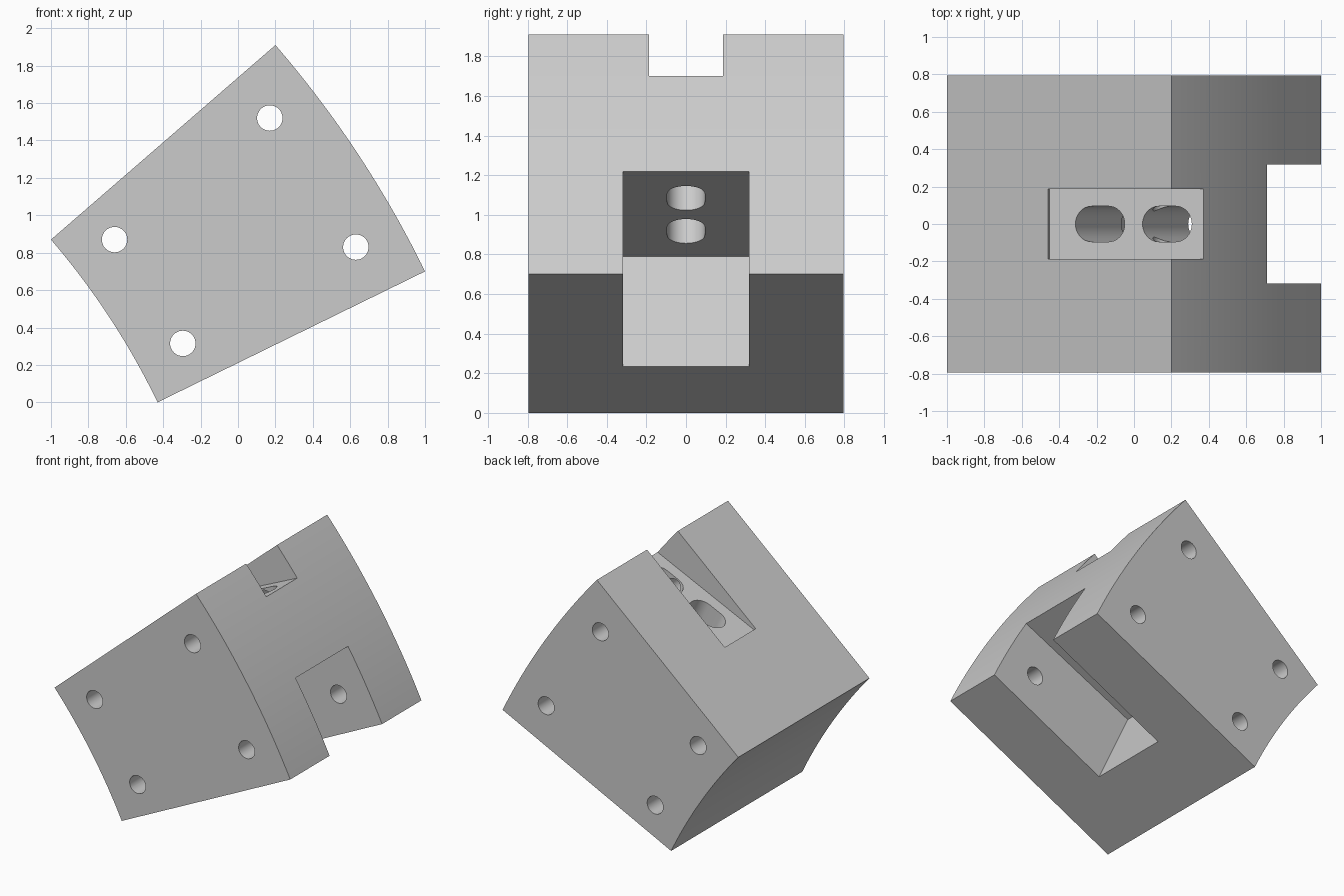
import bpy, bmesh, math
from mathutils import Vector

cube = bpy.data.objects.get("Cube")
if cube:
    bpy.data.objects.remove(cube, do_unlink=True)

grey = bpy.data.materials.new("plain grey")
grey.use_nodes = True
colour = (0.6, 0.6, 0.6, 1)
grey.diffuse_color = colour
grey.node_tree.nodes["Principled BSDF"].inputs["Base Color"].default_value = colour


def prism(name, points, sweep):
    """Solid made by sweeping a flat outline along a vector."""
    bm = bmesh.new()
    face = bm.faces.new([bm.verts.new(p) for p in points])
    made = bmesh.ops.extrude_face_region(bm, geom=[face])["geom"]
    verts = [v for v in made if isinstance(v, bmesh.types.BMVert)]
    bmesh.ops.translate(bm, vec=sweep, verts=verts)
    bmesh.ops.recalc_face_normals(bm, faces=bm.faces)
    mesh = bpy.data.meshes.new(name)
    bm.to_mesh(mesh)
    bm.free()
    mesh.materials.append(grey)
    obj = bpy.data.objects.new(name, mesh)
    bpy.context.collection.objects.link(obj)
    return obj


def side_prism(name, outline, half):
    """Prism with an x-z outline, centred across y."""
    return prism(name, [(x, -half, z) for x, z in outline], Vector((0, 2 * half, 0)))


# Block: ring segment between two concentric arcs
centre = Vector((-4.04, -1.77))


def arc(start, end, steps=32):
    a, b = Vector(start) - centre, Vector(end) - centre
    a0, a1 = math.atan2(a.y, a.x), math.atan2(b.y, b.x)
    out = []
    for i in range(steps + 1):
        t = i / steps
        ang = a0 + (a1 - a0) * t
        r = a.length + (b.length - a.length) * t
        out.append((centre.x + r * math.cos(ang), centre.y + r * math.sin(ang)))
    return out


block = side_prism("curved_block", arc((0.2, 1.91), (1, 0.70)) + arc((-0.43, 0), (-1, 0.87)), 0.795)

# Wedge pocket in the top and deep pocket underneath
cutters = [
    side_prism("top_pocket_cutter",
               [(-0.453, 1.322), (0.77, 1.885), (0.77, 2.3), (-0.58, 1.594)], 0.187),
    side_prism("lower_pocket_cutter",
               [(-0.21, 0.79), (1.3, 1.494), (1.3, 0.1), (0.10, 0.128)], 0.318),
]

# Round holes through the side faces
for x, z in [(0.17, 1.52), (-0.66, 0.87), (-0.295, 0.315), (0.63, 0.83)]:
    ring = [(x + 0.068 * math.cos(math.tau * i / 40), z + 0.068 * math.sin(math.tau * i / 40))
            for i in range(40)]
    cutters.append(side_prism("side_hole_cutter", ring, 1))

# Two rounded slots joining the pockets
tilt = math.radians(24.8)
along = Vector((math.cos(tilt), 0, math.sin(tilt)))
normal = Vector((-math.sin(tilt), 0, math.cos(tilt)))
across = Vector((0, 1, 0))
for x, z in [(0.178, 1.611), (-0.18, 1.444)]:
    start = Vector((x, 0, z)) + normal * 0.06
    outline = []
    for side in (1, -1):
        for i in range(21):
            a = math.pi * (i / 20 - 0.5)
            outline.append(start + side * (along * (0.05 + 0.095 * math.cos(a))
                                           + across * 0.095 * math.sin(a)))
    cutters.append(prism("slot_cutter", outline, normal * -0.72))

# Cut everything out of the block
bpy.context.view_layer.objects.active = block
for cutter in cutters:
    cutter.hide_render = True
    mod = block.modifiers.new("cut", 'BOOLEAN')
    mod.operation = 'DIFFERENCE'
    mod.solver = 'EXACT'
    mod.object = cutter
    bpy.ops.object.modifier_apply(modifier=mod.name)
    bpy.data.objects.remove(cutter, do_unlink=True)

bpy.ops.object.select_all(action='DESELECT')
block.select_set(True)
bpy.ops.object.shade_smooth_by_angle(angle=math.radians(25))
